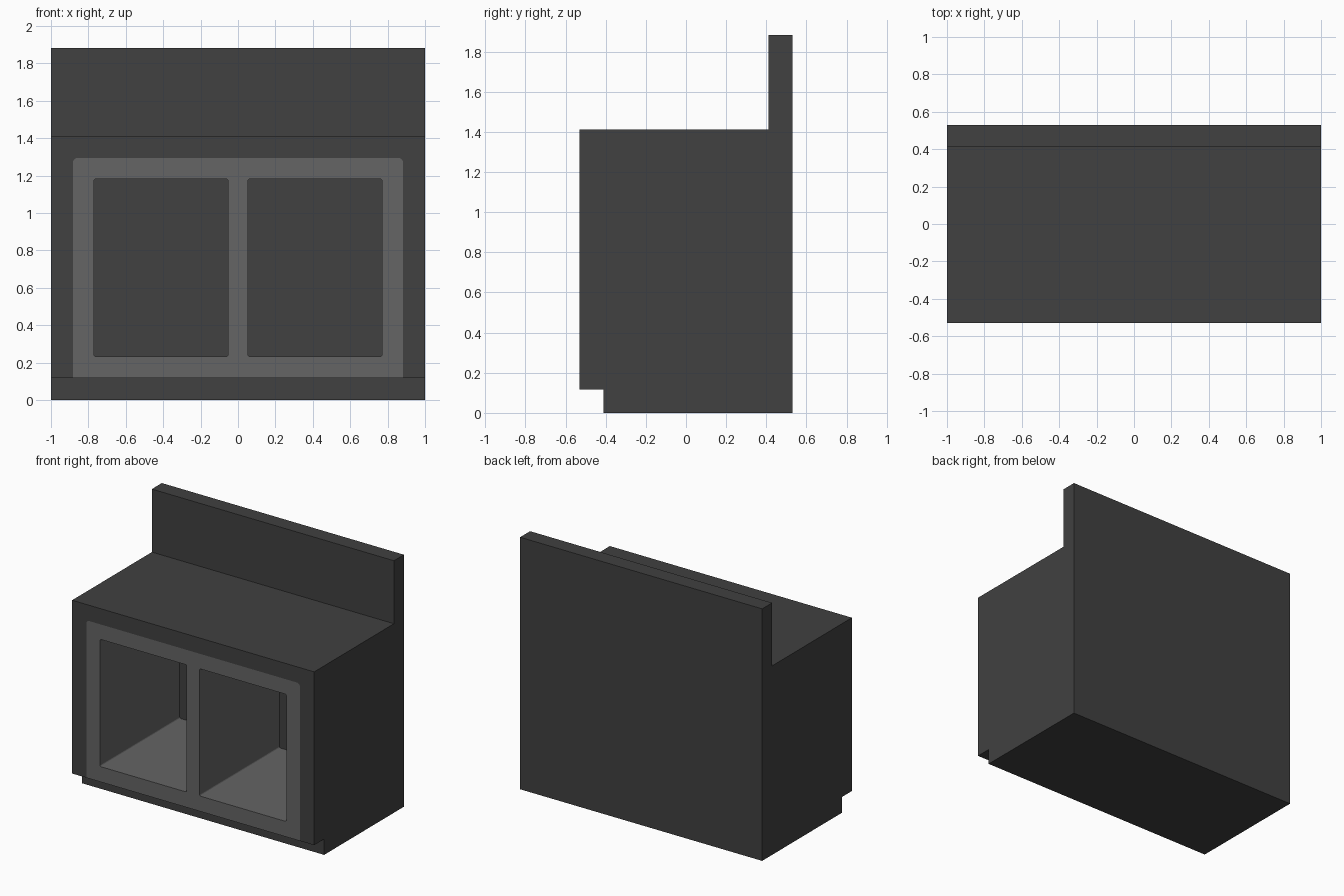
import bpy
import bmesh
from math import sin, cos, pi

old = bpy.data.objects.get("Cube")
if old:
    bpy.data.objects.remove(old, do_unlink=True)

# Main dimensions
U = 2 / 17                       # panel thickness
FRONT, BACK = -4.5 * U, 4.5 * U
INNER_BACK = BACK - U
TOP, BODY_TOP = 16 * U, 12 * U


def material(name, value):
    mat = bpy.data.materials.new(name)
    mat.use_nodes = True
    color = (value, value, value, 1)
    mat.diffuse_color = color
    mat.node_tree.nodes["Principled BSDF"].inputs["Base Color"].default_value = color
    return mat


DARK = material("dark grey", 0.052)
LIGHT = material("mid grey", 0.128)


def rounded_rect(x0, x1, z0, z1, r_bottom, r_top, steps=4):
    """Counter-clockwise outline with separate bottom and top corner radii."""
    corners = [(x1, z0, -1, 1, r_bottom, -pi / 2), (x1, z1, -1, -1, r_top, 0),
               (x0, z1, 1, -1, r_top, pi / 2), (x0, z0, 1, 1, r_bottom, pi)]
    pts = []
    for x, z, sx, sz, r, start in corners:
        if r == 0:
            pts.append((x, z))
            continue
        for i in range(steps + 1):
            a = start + i / steps * pi / 2
            pts.append((x + sx * r + r * cos(a), z + sz * r + r * sin(a)))
    return pts


def prism(name, points, offset, mat):
    """Extrude a ring of 3D points along the offset vector."""
    bm = bmesh.new()
    face = bm.faces.new([bm.verts.new(p) for p in points])
    new = bmesh.ops.extrude_face_region(bm, geom=[face], use_keep_orig=True)["geom"]
    bmesh.ops.translate(bm, vec=offset,
                        verts=[v for v in new if isinstance(v, bmesh.types.BMVert)])
    bmesh.ops.recalc_face_normals(bm, faces=bm.faces)
    mesh = bpy.data.meshes.new(name)
    bm.to_mesh(mesh)
    bm.free()
    mesh.materials.append(mat)
    obj = bpy.data.objects.new(name, mesh)
    bpy.context.collection.objects.link(obj)
    return obj


def front_prism(name, outline, y0, y1, mat):
    return prism(name, [(x, y0, z) for x, z in outline], (0, y1 - y0, 0), mat)


def cut(target, cutter):
    mod = target.modifiers.new("cut", 'BOOLEAN')
    mod.operation = 'DIFFERENCE'
    mod.solver = 'EXACT'
    mod.object = cutter
    bpy.context.view_layer.objects.active = target
    bpy.ops.object.modifier_apply(modifier=mod.name)
    bpy.data.objects.remove(cutter, do_unlink=True)


# Cabinet body: side profile with toe recess and raised back panel
profile = [(FRONT + U, 0), (BACK, 0), (BACK, TOP), (INNER_BACK, TOP),
           (INNER_BACK, BODY_TOP), (FRONT, BODY_TOP), (FRONT, U), (FRONT + U, U)]
body = prism("cabinet_body", [(-1, y, z) for y, z in profile], (2, 0, 0), DARK)

# Cavity in the body that receives the lining
frame_outline = rounded_rect(-1 + U, 1 - U, U, BODY_TOP - U, 0, 0.025)
cut(body, front_prism("cavity_cutter", frame_outline, FRONT - 0.1, INNER_BACK, DARK))

# Lining and front frame with two open compartments
lining = front_prism("compartment_lining", frame_outline, FRONT, INNER_BACK, LIGHT)
for side in (-1, 1):
    x0, x1 = sorted((side * 0.053, side * 0.77))
    opening = rounded_rect(x0, x1, 0.232, 1.182, 0.012, 0.012)
    cut(lining, front_prism("opening_cutter", opening, FRONT - 0.1, BACK, LIGHT))
